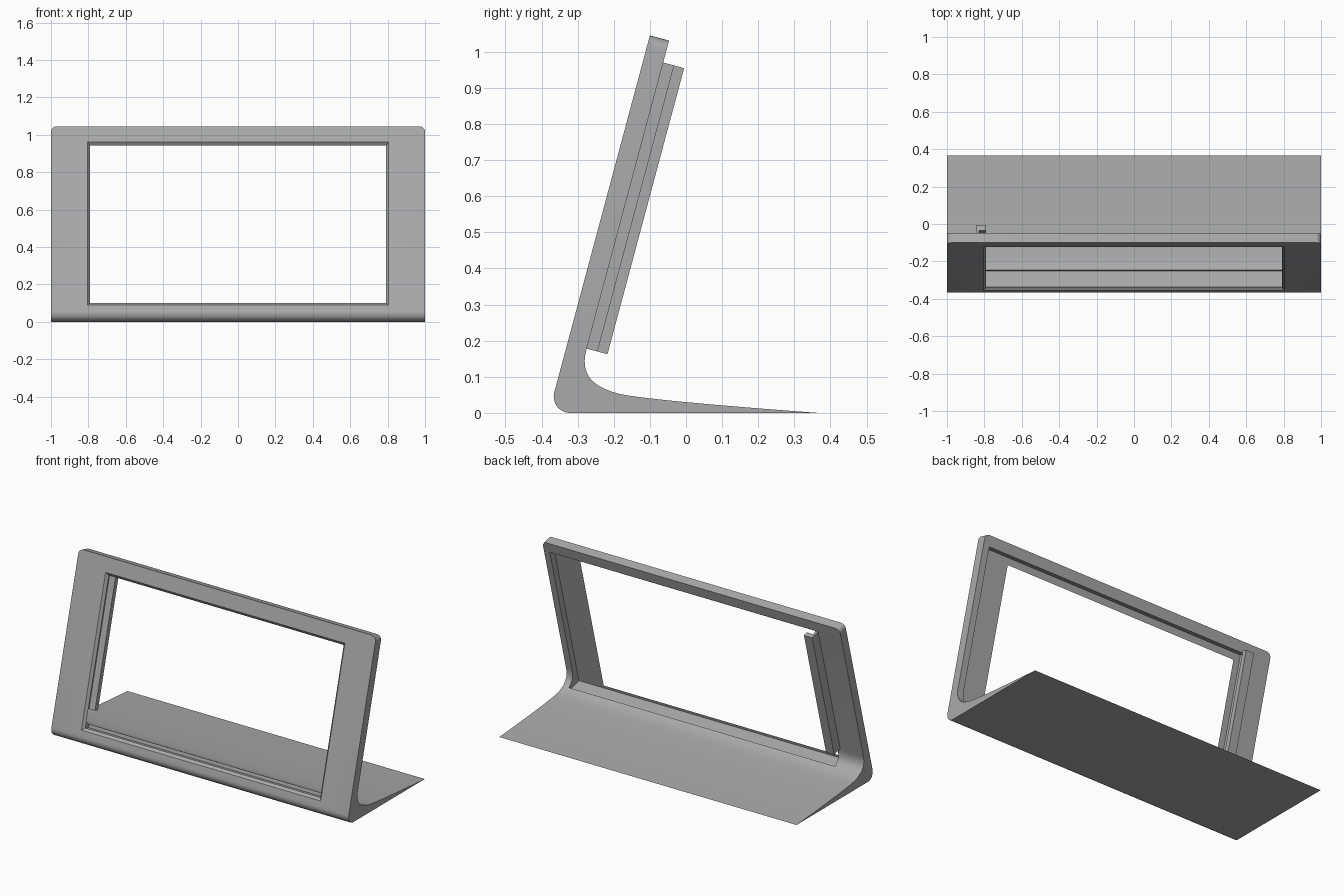
import bpy, bmesh, math
from mathutils import Vector

if "Cube" in bpy.data.objects:
    bpy.data.objects.remove(bpy.data.objects["Cube"])

TILT = math.radians(15)
C, S = math.cos(TILT), math.sin(TILT)
BASE_Y = -0.38          # where the front plane would meet the ground

grey = bpy.data.materials.new("grey")
grey.diffuse_color = (0.40, 0.40, 0.40, 1)
grey.use_nodes = True
grey.node_tree.nodes["Principled BSDF"].inputs["Base Color"].default_value = grey.diffuse_color


def at(s, d):
    """Side-plane point: s up along the tilted frame, d behind its front."""
    return (BASE_Y + s * S + d * C, s * C - d * S)


def bezier(a, b, c, d, n):
    a, b, c, d = map(Vector, (a, b, c, d))
    pts = []
    for i in range(n):
        t = i / n
        u = 1 - t
        pts.append(tuple(a*u**3 + b*3*u*u*t + c*3*u*t*t + d*t**3))
    return pts


def finish(bm, name):
    bmesh.ops.recalc_face_normals(bm, faces=bm.faces)
    me = bpy.data.meshes.new(name)
    bm.to_mesh(me)
    bm.free()
    me.materials.append(grey)
    ob = bpy.data.objects.new(name, me)
    bpy.context.collection.objects.link(ob)
    return ob


def loft(name, rings):
    """Solid between two rings of matching 3D points."""
    bm = bmesh.new()
    a, b = [[bm.verts.new(p) for p in r] for r in rings]
    n = len(a)
    bm.faces.new(a)
    bm.faces.new(b[::-1])
    for i in range(n):
        bm.faces.new((a[i], b[i], b[(i + 1) % n], a[(i + 1) % n]))
    return finish(bm, name)


def tilted_ring(x0, x1, s0, s1, d):
    return [(x, *at(s, d)) for x, s in ((x0, s0), (x1, s0), (x1, s1), (x0, s1))]


def cut(ob, cutter):
    cutter.hide_render = True
    mod = ob.modifiers.new("cut", 'BOOLEAN')
    mod.operation, mod.solver, mod.object = 'DIFFERENCE', 'EXACT', cutter
    bpy.context.view_layer.objects.active = ob
    bpy.ops.object.modifier_apply(modifier=mod.name)
    bpy.data.objects.remove(cutter)


def smooth(ob):
    bpy.ops.object.select_all(action='DESELECT')
    ob.select_set(True)
    bpy.context.view_layer.objects.active = ob
    bpy.ops.object.shade_smooth_by_angle(angle=math.radians(30))


# Stand: side profile of leaning frame, rounded heel and tapering foot
top = 1.045 / C
profile = [at(top, 0), at(top, 0.055)]
profile += bezier((-0.276, 0.174), (-0.294, 0.104), (-0.257, 0.073), (-0.19, 0.054), 14)
profile += bezier((-0.19, 0.054), (-0.14, 0.041), (0.066, 0.022), (0.366, 0), 12)
profile.append((0.366, 0))
r = 0.045
cy = BASE_Y + r * math.tan(TILT) + r / C
for i in range(11):
    a = math.radians(270 - 105 * i / 10)
    profile.append((cy + r * math.cos(a), r + r * math.sin(a)))
stand = loft("stand", [[(x, y, z) for y, z in profile] for x in (-1, 1)])

# Rounded upper corners
bm = bmesh.new()
bm.from_mesh(stand.data)
corners = [e for e in bm.edges if all(v.co.z > 1 for v in e.verts)
           and abs(e.verts[0].co.x - e.verts[1].co.x) < 0.01]
bmesh.ops.bevel(bm, geom=corners, offset=0.03, segments=6, profile=0.5, affect='EDGES')
bm.to_mesh(stand.data)
bm.free()

# Pocket in the back, leaving a thin front lip
cut(stand, loft("pocket_cutter", [tilted_ring(-0.83, 0.96, 0.09, 1.019, d)
                                  for d in (0.015, 0.11)]))

# Window with a chamfered rim
cut(stand, loft("window_cutter", [tilted_ring(-0.805 + d, 0.805 - d, 0.093 + d, 0.994 - d, d)
                                  for d in (-0.015, 0.03)]))
smooth(stand)

# L-shaped retaining rail on the back
section = [(-0.845, 0.054), (-0.83, 0.054), (-0.83, 0.085),
           (-0.79, 0.085), (-0.79, 0.115), (-0.845, 0.115)]
rail = loft("retaining_rail", [[(x, *at(s, d)) for x, d in section]
                               for s in (0.199, 1.019)])
